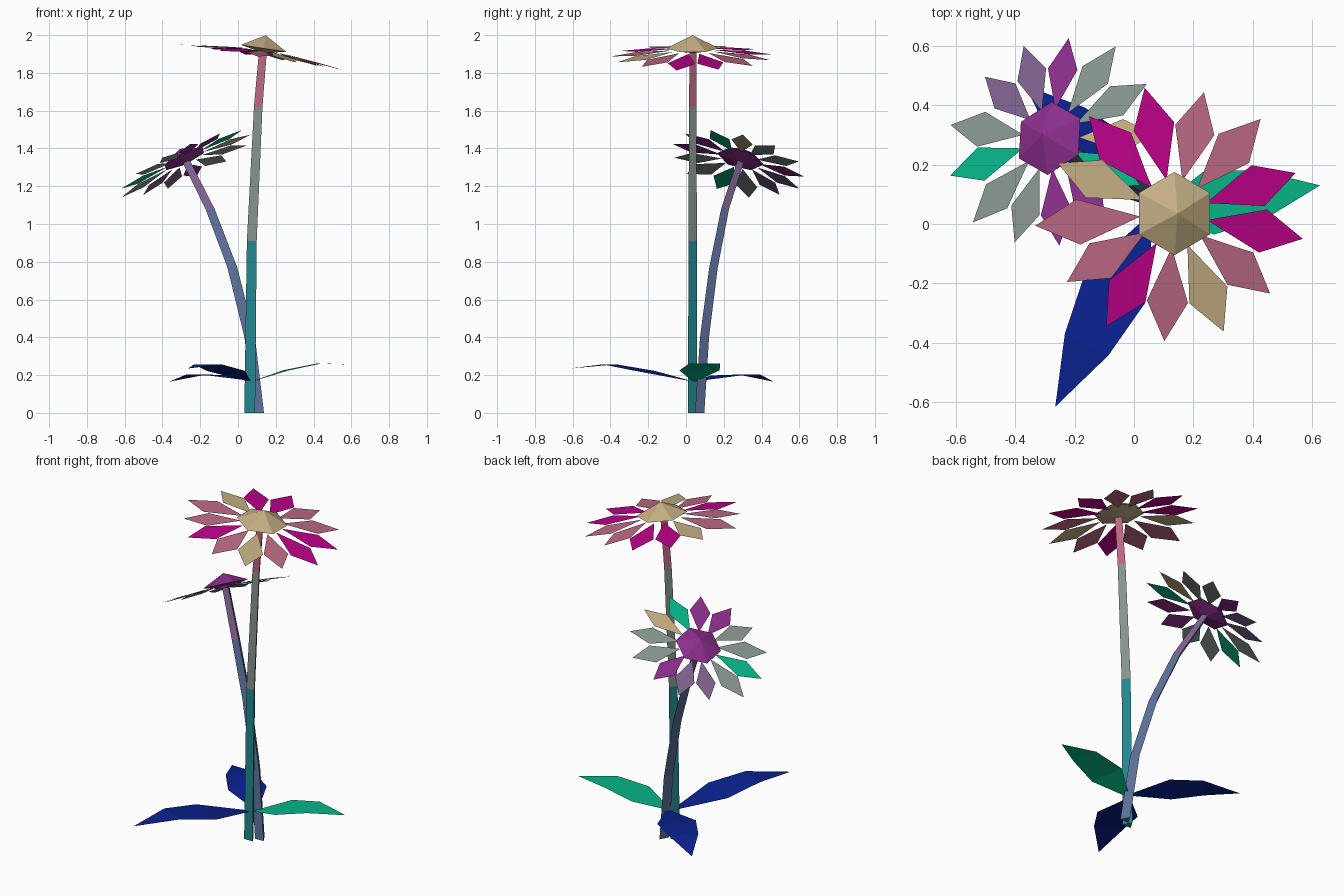
import bpy, bmesh, math
from mathutils import Vector, Matrix

if "Cube" in bpy.data.objects:
    bpy.data.objects.remove(bpy.data.objects["Cube"])


def lin(c):
    return c / 12.92 if c <= 0.04045 else ((c + 0.055) / 1.055) ** 2.4


PALETTE = {
    "magenta": (188, 2, 136), "pink": (188, 106, 132), "tan": (196, 175, 132),
    "grey_green": (135, 149, 142), "green": (6, 180, 135), "purple": (140, 46, 140),
    "mauve": (125, 97, 142), "navy": (10, 33, 144), "teal": (34, 136, 145),
    "slate_blue": (92, 111, 153),
}
MATS = {}
for key, rgb in PALETTE.items():
    m = bpy.data.materials.new(key)
    m.diffuse_color = tuple(lin(v / 255) for v in rgb) + (1.0,)
    m.use_nodes = True
    m.node_tree.nodes["Principled BSDF"].inputs["Base Color"].default_value = m.diffuse_color
    MATS[key] = m


def finish(bm, name, colours, fix_normals=False):
    if fix_normals:
        bmesh.ops.recalc_face_normals(bm, faces=bm.faces)
    me = bpy.data.meshes.new(name)
    bm.to_mesh(me)
    bm.free()
    for c in colours:
        me.materials.append(MATS[c])
    ob = bpy.data.objects.new(name, me)
    bpy.context.collection.objects.link(ob)
    return ob


def stem(name, path, colours, seg_colour):
    """Three-sided tapered tube, flat side to the front; path items are (x, y, z, radius)."""
    bm = bmesh.new()
    rings = []
    for x, y, z, r in path:
        rings.append([bm.verts.new((x + r * math.cos(a), y + r * math.sin(a), z))
                      for a in (math.radians(90 + 120 * k) for k in range(3))])
    for i, (a, b) in enumerate(zip(rings, rings[1:])):
        for k in range(3):
            f = bm.faces.new((a[k], a[(k + 1) % 3], b[(k + 1) % 3], b[k]))
            f.material_index = seg_colour[i]
    bm.faces.new(rings[0][::-1])
    top = bm.faces.new(rings[-1])
    top.material_index = seg_colour[-1]
    finish(bm, name, colours, True)


def flower(name, centre, tilt, heading, droop, width, disc_r, disc_h, centre_colour, petals):
    """Low cone centre plus a ring of flat kite petals (colour, angle, length)."""
    axis = Vector((-math.sin(heading), math.cos(heading), 0))
    M = Matrix.Translation(centre) @ Matrix.Rotation(tilt, 4, axis)
    # centre
    bm = bmesh.new()
    rim = [bm.verts.new((disc_r * math.cos(a), disc_r * math.sin(a), 0))
           for a in (math.radians(30 + 60 * k) for k in range(6))]
    top, low = bm.verts.new((0, 0, disc_h)), bm.verts.new((0, 0, -0.025))
    for k in range(6):
        bm.faces.new((rim[k], rim[(k + 1) % 6], top))
        bm.faces.new((rim[(k + 1) % 6], rim[k], low))
    bm.transform(M)
    finish(bm, name + "_centre", [centre_colour], True)
    # petals
    bm = bmesh.new()
    colours = sorted({p[0] for p in petals})
    for c, angle, length in petals:
        R = Matrix.Rotation(math.radians(angle), 4, 'Z')
        mid, half = length * 0.69, length * width
        kite = [(disc_r * 0.82, 0), (mid, -half), (length, 0), (mid, half)]
        f = bm.faces.new([bm.verts.new(R @ Vector((x, y, -droop * x))) for x, y in kite])
        f.material_index = colours.index(c)
    bm.transform(M)
    finish(bm, name + "_petals", colours)


def leaf(name, base, tip, rows, colour):
    """Flat-faceted leaf; rows are (fraction along, half width, height)."""
    base, tip = Vector(base), Vector(tip)
    d = tip - base
    side = Vector((-d.y, d.x, 0)).normalized()
    bm = bmesh.new()
    prev = [bm.verts.new(base + side * 0.012), bm.verts.new(base - side * 0.012)]
    for t, w, z in rows:
        p = base + d * t
        p.z = z
        cur = [bm.verts.new(p + side * w), bm.verts.new(p - side * w)]
        bm.faces.new((prev[0], prev[1], cur[1], cur[0]))
        prev = cur
    bm.faces.new((prev[0], prev[1], bm.verts.new(tip)))
    finish(bm, name, [colour])


# stems
stem("tall_stem",
     [(0.062, 0.027, 0, 0.033), (0.073, 0.028, 0.91, 0.030),
      (0.107, 0.029, 1.62, 0.026), (0.132, 0.031, 1.915, 0.024)],
     ["teal", "grey_green", "pink"], [0, 1, 2])
stem("short_stem",
     [(0.109, 0.064, 0, 0.033), (0.062, 0.090, 0.40, 0.032), (-0.030, 0.138, 0.77, 0.030),
      (-0.148, 0.200, 1.08, 0.028), (-0.276, 0.284, 1.335, 0.025)],
     ["slate_blue", "mauve"], [0, 0, 0, 1])

# flower heads, petals listed clockwise
flower("tall_flower", (0.136, 0.035, 1.930), math.radians(8.8), 0.0, 0.11, 0.163,
       0.14, 0.07, "tan",
       [("magenta", 102.5, 0.434), ("pink", 75.2, 0.422), ("pink", 46.6, 0.438),
        ("magenta", 18, 0.442), ("magenta", -10.8, 0.453), ("pink", -38.9, 0.428),
        ("tan", -66.2, 0.434), ("pink", -93.6, 0.430), ("magenta", -120.7, 0.441),
        ("pink", -147.3, 0.426), ("pink", -175, 0.468), ("tan", 156.5, 0.425),
        ("magenta", 130.9, 0.434)])
flower("short_flower", (-0.284, 0.288, 1.345), math.radians(28.5), math.radians(150), 0.08,
       0.155, 0.127, 0.06, "purple",
       [("purple", 84, 0.355), ("grey_green", 56, 0.380), ("grey_green", 28, 0.380),
        ("tan", 0, 0.375), ("green", -27.7, 0.375), ("purple", -55.4, 0.372),
        ("purple", -83.2, 0.370), ("grey_green", -109.5, 0.368), ("grey_green", -136.5, 0.390),
        ("green", -165, 0.390), ("grey_green", 169, 0.393), ("mauve", 138.5, 0.355),
        ("mauve", 111, 0.358)])

# ground leaves
leaf("front_leaf", (0.055, 0.02, 0.17), (-0.265, -0.615, 0.235),
     [(0.37, 0.113, 0.222), (0.67, 0.082, 0.257)], "navy")
leaf("right_leaf", (0.085, 0.045, 0.17), (0.626, 0.13, 0.255),
     [(0.31, 0.108, 0.225), (0.64, 0.082, 0.262)], "green")
leaf("back_leaf", (0.075, 0.065, 0.17), (-0.365, 0.465, 0.165),
     [(0.36, 0.108, 0.198), (0.67, 0.08, 0.203)], "navy")
